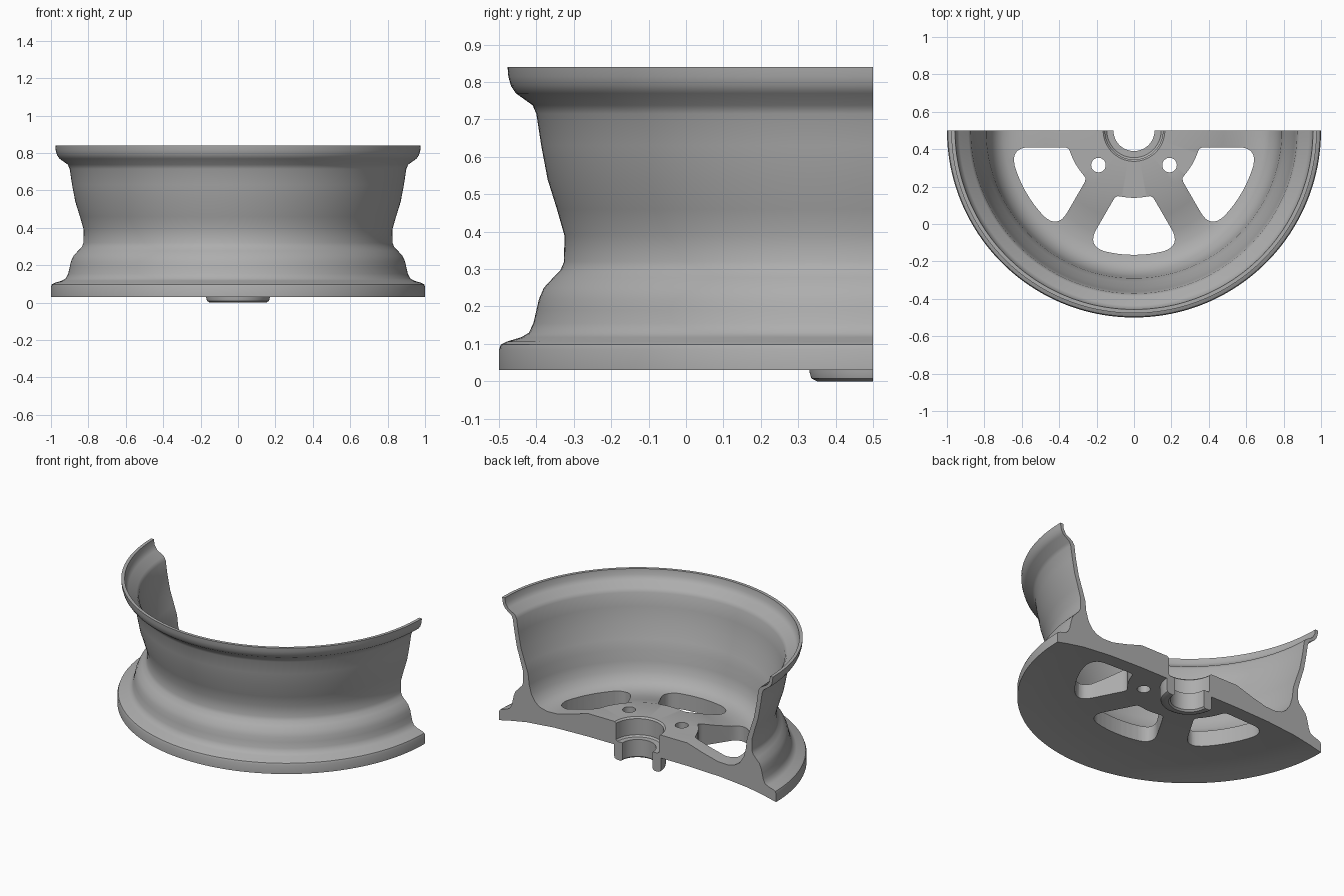
import bpy, bmesh, math
from mathutils import Vector, Matrix

if "Cube" in bpy.data.objects:
    bpy.data.objects.remove(bpy.data.objects["Cube"])

AXIS_Y = 0.5          # wheel axis lies on the cut plane
STEPS = 96

metal = bpy.data.materials.new("grey_metal")
metal.diffuse_color = (0.42, 0.42, 0.42, 1)
metal.use_nodes = True
metal.node_tree.nodes["Principled BSDF"].inputs["Base Color"].default_value = metal.diffuse_color


def make_object(name, bm):
    bmesh.ops.recalc_face_normals(bm, faces=bm.faces)
    mesh = bpy.data.meshes.new(name)
    bm.to_mesh(mesh)
    bm.free()
    obj = bpy.data.objects.new(name, mesh)
    bpy.context.collection.objects.link(obj)
    mesh.materials.append(metal)
    return obj


def prism(name, pts, z0, z1):
    bm = bmesh.new()
    face = bm.faces.new([bm.verts.new((x, y + AXIS_Y, z0)) for x, y in pts])
    new = bmesh.ops.extrude_face_region(bm, geom=[face])["geom"]
    bmesh.ops.translate(bm, vec=(0, 0, z1 - z0),
                        verts=[v for v in new if isinstance(v, bmesh.types.BMVert)])
    return make_object(name, bm)


# Cross-section of the wheel as (radius, height)
outer = [(1, .03), (1, .085), (.995, .098), (.98, .106), (.94, .118), (.92, .13),
         (.908, .155), (.9, .19), (.893, .22), (.88, .25), (.855, .277),
         (.835, .298), (.826, .32), (.825, .39), (.845, .46), (.87, .54),
         (.887, .63), (.9, .715), (.91, .738), (.955, .77), (.968, .79),
         (.975, .815), (.977, .84)]
inner = [(.957, .84), (.952, .805), (.935, .778), (.885, .748), (.872, .725),
         (.86, .64), (.84, .54), (.81, .45), (.79, .39), (.782, .32),
         (.765, .26), (.735, .215), (.7, .192), (.65, .18), (.58, .183),
         (.48, .208), (.36, .245)]
hub = [(.165, .245), (.155, .235), (.155, .13), (.145, .12), (.11, .12), (.11, .01),
       (.12, 0), (.15, 0), (.165, .008), (.17, .025), (.17, .095)]
underside = [(.36, .095), (.6, .088), (.8, .07), (.92, .048)]
profile = outer + inner + hub + underside

# Half wheel: sweep the section through 180 degrees and cap both ends
bm = bmesh.new()
rings = []
for i in range(STEPS + 1):
    a = -math.pi * i / STEPS
    rings.append([bm.verts.new((r * math.cos(a), AXIS_Y + r * math.sin(a), z))
                  for r, z in profile])
n = len(profile)
for ra, rb in zip(rings, rings[1:]):
    for j in range(n):
        k = (j + 1) % n
        bm.faces.new((ra[j], ra[k], rb[k], rb[j]))
bm.faces.new(rings[0])
bm.faces.new(rings[-1][::-1])
wheel = make_object("half_wheel_rim", bm)


# Window outline: parallel-sided spokes, arcs at hub and rim, rounded corners
def window_outline():
    gap, r_in, r_out, cut = .09, .36, .665, .1
    side = lambda r: math.radians(30) - math.asin(gap / r)
    polar = lambda r, a: Vector((r * math.cos(a), r * math.sin(a)))

    def rounded(p, c, q, k=8):
        return [p * (1 - t) ** 2 + c * 2 * t * (1 - t) + q * t * t
                for t in (i / k for i in range(k + 1))]
    ai, ao = side(r_in), side(r_out)
    aq = ao - cut / r_out
    half = [polar(r_in, ai * i / 6) for i in range(5)]
    half += rounded(polar(r_in, ai * .8), polar(r_in, ai),
                    polar(r_in + .03, side(r_in + .03)), 4)[1:]
    half += rounded(polar(r_out - cut, side(r_out - cut)), polar(r_out, ao),
                    polar(r_out, aq))
    half += [polar(r_out, aq * i / 4) for i in (3, 2, 1, 0)]
    return half + [Vector((p.x, -p.y)) for p in half[-2:0:-1]]


def circle(x, y, r, k=24):
    return [(x + r * math.cos(2 * math.pi * i / k), y + r * math.sin(2 * math.pi * i / k))
            for i in range(k)]


cutters = []
for deg in (-30, -90, -150):
    turn = Matrix.Rotation(math.radians(deg), 2)
    cutters.append(prism("window_cutter", [turn @ p for p in window_outline()], -.1, .5))
for s in (-1, 1):
    cutters.append(prism("bolt_hole_cutter", circle(.19 * s, -.185, .039), -.1, .5))

# Cut the windows and bolt holes
for c in cutters:
    c.hide_render = True
    mod = wheel.modifiers.new("cut", "BOOLEAN")
    mod.operation = "DIFFERENCE"
    mod.solver = "EXACT"
    mod.object = c
bpy.context.view_layer.objects.active = wheel
wheel.select_set(True)
for mod in list(wheel.modifiers):
    bpy.ops.object.modifier_apply(modifier=mod.name)
for c in cutters:
    bpy.data.objects.remove(c)

bpy.ops.object.select_all(action="DESELECT")
wheel.select_set(True)
bpy.ops.object.shade_smooth_by_angle(angle=math.radians(35))
